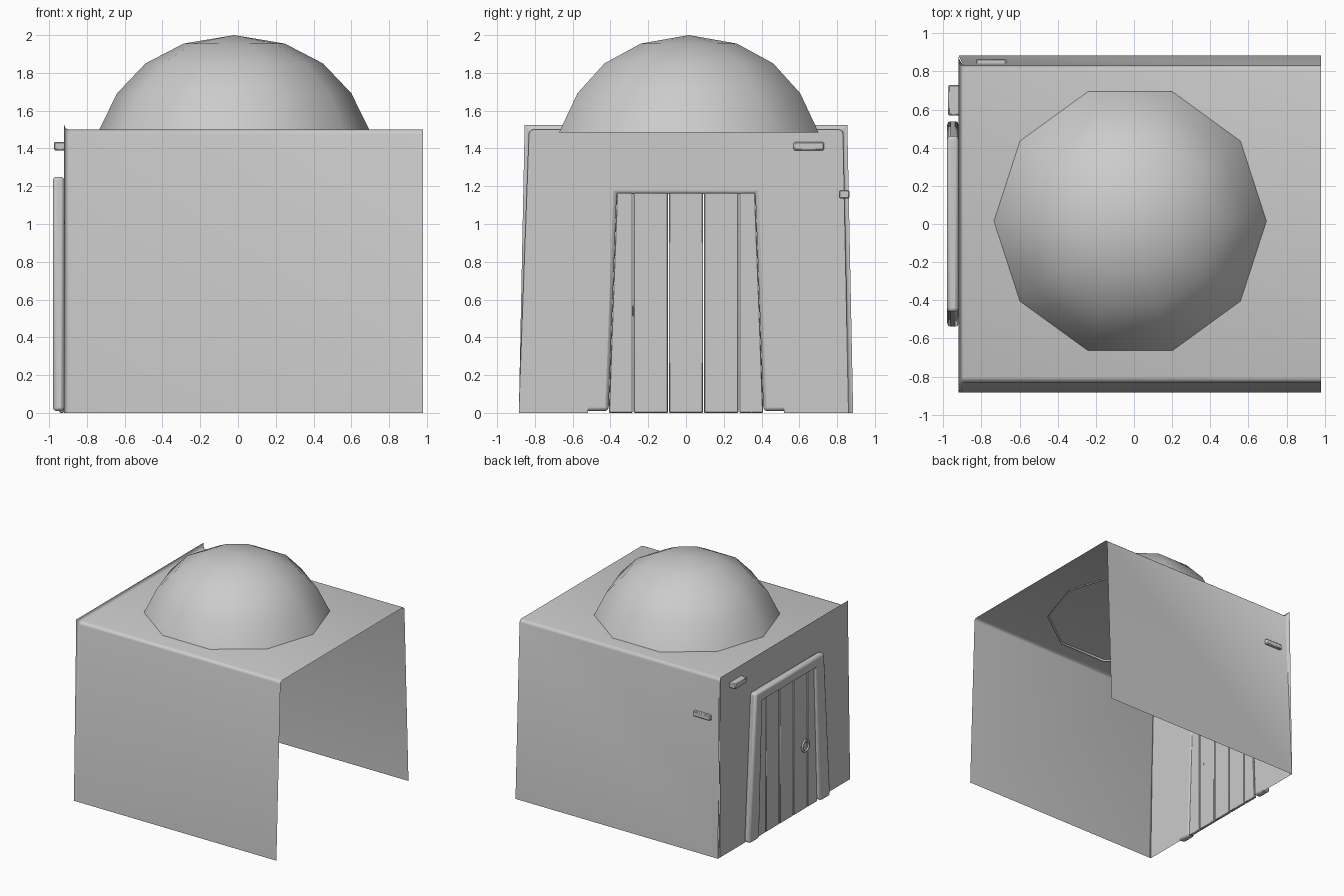
import bpy, bmesh, math
from mathutils import Matrix

if "Cube" in bpy.data.objects:
    bpy.data.objects.remove(bpy.data.objects["Cube"])


def finish(name, bm, angle=35):
    bmesh.ops.recalc_face_normals(bm, faces=bm.faces[:])
    me = bpy.data.meshes.new(name)
    bm.to_mesh(me)
    bm.free()
    ob = bpy.data.objects.new(name, me)
    bpy.context.collection.objects.link(ob)
    for p in me.polygons:
        p.use_smooth = True
    me.set_sharp_from_angle(angle=math.radians(angle))
    return ob


def prism(name, outline, x0, x1, bevel=0.0, segs=1):
    """Extrude a (y, z) outline along x."""
    bm = bmesh.new()
    face = bm.faces.new([bm.verts.new((x0, y, z)) for y, z in outline])
    ext = bmesh.ops.extrude_face_region(bm, geom=[face])
    for v in ext["geom"]:
        if isinstance(v, bmesh.types.BMVert):
            v.co.x = x1
    ob = finish(name, bm)
    if bevel:
        m = ob.modifiers.new("bevel", "BEVEL")
        m.width, m.segments = bevel, segs
    return ob


# walls and roof: open at the bottom and the +x side, doorway in the -x wall
X0, X1 = -0.92, 0.98
bm = bmesh.new()
wall = [(-.885, 0), (-.52, 0), (-.44, 1.23), (.44, 1.23), (.52, 0), (.885, 0), (.83, 1.5), (-.83, 1.5)]
near = [bm.verts.new((X0, y, z)) for y, z in wall]
far = {i: bm.verts.new((X1, *wall[i])) for i in (5, 6, 7, 0)}
bm.faces.new(near)
for a, b in ((5, 6), (6, 7), (7, 0)):
    bm.faces.new((near[a], near[b], far[b], far[a]))
bm.normal_update()
edges = [e for e in bm.edges if len(e.link_faces) == 2]
bmesh.ops.bevel(bm, geom=edges, offset=0.025, segments=3, profile=0.5, affect="EDGES")
finish("walls", bm, 40)

# ten-sided dome, dipping slightly through the roof
profile = [(.722, 1.485), (.62, 1.692), (.47, 1.85), (.268, 1.955)]
bm = bmesh.new()
rings = [[bm.verts.new((-.02 + r * math.cos(i * math.pi / 5), .015 + r * math.sin(i * math.pi / 5), z))
          for i in range(10)] for r, z in profile]
apex = bm.verts.new((-.02, .015, 2.0))
for i in range(10):
    j = (i + 1) % 10
    for lo, hi in zip(rings, rings[1:]):
        bm.faces.new((lo[i], lo[j], hi[j], hi[i]))
    bm.faces.new((rings[-1][i], rings[-1][j], apex))
finish("dome", bm, 80)

# tapered door frame
prism("door_frame", [(-.54, .01), (-.41, .01), (-.367, 1.16), (.367, 1.16), (.41, .01), (.54, .01),
                     (.46, 1.25), (-.46, 1.25)], -.98, -.92, 0.018, 2)

# door planks, the outer two cut to the taper of the frame
cuts = [-.28, -.093, .093, .28]
bottoms = [-.412] + cuts + [.412]
tops = [-.369] + cuts + [.369]
for i in range(5):
    g = 0.003
    prism(f"door_plank_{i + 1}", [(bottoms[i] + g, 0), (bottoms[i + 1] - g, 0),
                                  (tops[i + 1] - g, 1.165), (tops[i] + g, 1.165)], -.945, -.922, 0.004)

# ring handle and its peg
bpy.ops.mesh.primitive_torus_add(location=(-.958, -.235, .54), rotation=(0, math.pi / 2, 0), major_radius=.045,
                                 minor_radius=.009, major_segments=16, minor_segments=6)
bpy.context.object.name = "ring_handle"
bpy.ops.object.shade_smooth()
bm = bmesh.new()
bmesh.ops.create_cone(bm, cap_ends=True, segments=8, radius1=.014, radius2=.014, depth=.05,
                      matrix=Matrix.Translation((-.945, -.235, .585)) @ Matrix.Rotation(math.pi / 2, 4, "Y"))
finish("handle_peg", bm)

# small blocks protruding from two walls


def rect(y0, y1, z0, z1):
    return [(y0, z0), (y1, z0), (y1, z1), (y0, z1)]


prism("door_side_block", rect(.57, .73, 1.39, 1.435), -.975, -.91, 0.006)
prism("side_wall_block", rect(.81, .865, 1.135, 1.18), -.83, -.67, 0.006)
